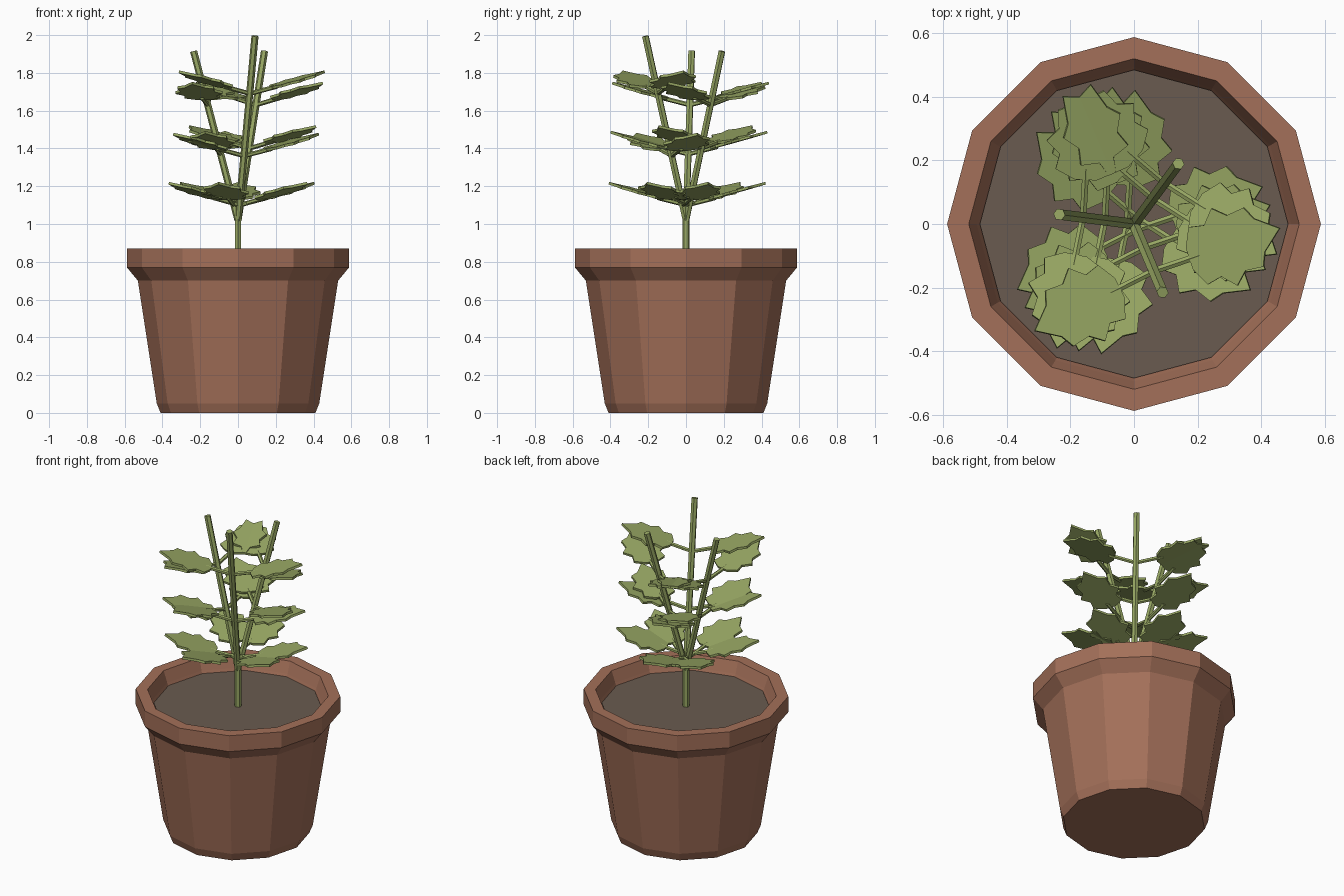
import bpy, bmesh, math
from mathutils import Vector, Matrix

if "Cube" in bpy.data.objects:
    bpy.data.objects.remove(bpy.data.objects["Cube"])


def material(name, rgb):
    m = bpy.data.materials.new(name)
    m.diffuse_color = (*rgb, 1)
    m.use_nodes = True
    m.node_tree.nodes["Principled BSDF"].inputs["Base Color"].default_value = m.diffuse_color
    return m


TERRACOTTA = material("terracotta", (0.37, 0.162, 0.100))
SOIL = material("soil", (0.142, 0.105, 0.080))
GREEN = material("leaf_green", (0.315, 0.390, 0.127))


def finish(bm, name, mat):
    bmesh.ops.recalc_face_normals(bm, faces=bm.faces)
    me = bpy.data.meshes.new(name)
    bm.to_mesh(me)
    bm.free()
    me.materials.append(mat)
    ob = bpy.data.objects.new(name, me)
    bpy.context.collection.objects.link(ob)
    return ob


def lathe(name, profile, mat, sides=12):
    """Turn (radius, z) points into a faceted solid, capped at both ends."""
    bm = bmesh.new()
    rings = [[bm.verts.new((r * math.cos(2 * math.pi * i / sides),
                            r * math.sin(2 * math.pi * i / sides), z))
              for i in range(sides)] for r, z in profile]
    for a, b in zip(rings, rings[1:]):
        for i in range(sides):
            j = (i + 1) % sides
            bm.faces.new((a[i], a[j], b[j], b[i]))
    bm.faces.new(rings[0])
    bm.faces.new(rings[-1])
    return finish(bm, name, mat)


def add_rod(bm, a, b, radius, sides=6):
    """Straight rod between two points."""
    d = b - a
    rot = d.to_track_quat('Z', 'Y').to_matrix().to_4x4()
    bmesh.ops.create_cone(bm, cap_ends=True, segments=sides, radius1=radius, radius2=radius,
                          depth=d.length, matrix=Matrix.Translation((a + b) / 2) @ rot)


# Half outline of the jagged leaf blade: distance from the stem, half width
HALF = [(0.125, 0.035), (0.155, 0.095), (0.205, 0.085), (0.245, 0.128),
        (0.285, 0.092), (0.345, 0.098), (0.365, 0.055)]
OUTLINE = HALF + [(0.435, 0)] + [(u, -w) for u, w in reversed(HALF)]


def add_leaf(bm, origin, angle, rise=0.27, thick=0.014):
    """Stalk and blade pointing along the angle and tilted upwards."""
    m = (Matrix.Translation(origin) @ Matrix.Rotation(angle, 4, 'Z')
         @ Matrix.Rotation(-rise, 4, 'Y'))
    add_rod(bm, m @ Vector((0, 0, 0)), m @ Vector((0.16, 0, -0.004)), 0.012)
    top = [bm.verts.new(m @ Vector((u, w, thick / 2))) for u, w in OUTLINE]
    low = [bm.verts.new(m @ Vector((u, w, -thick / 2))) for u, w in OUTLINE]
    bm.faces.new(top)
    bm.faces.new(low[::-1])
    n = len(top)
    for i in range(n):
        j = (i + 1) % n
        bm.faces.new((top[i], low[i], low[j], top[j]))


# Pot with rim, open down to the soil
lathe("pot", [(0.41, 0), (0.43, 0.05), (0.53, 0.70), (0.588, 0.77), (0.588, 0.87),
              (0.52, 0.87), (0.495, 0.80), (0.47, 0.74)], TERRACOTTA)
lathe("soil", [(0.47, 0.745), (0.485, 0.785)], SOIL)

# Main stem
FORK = Vector((0, 0, 1.02))
bm = bmesh.new()
add_rod(bm, Vector((0, 0, 0.76)), Vector((0, 0, 1.05)), 0.019)
finish(bm, "main_stem", GREEN)

# Three branches, each with a pair of leaves at three heights
BRANCHES = [((0.14, 0.19, 1.915), (1.10, 1.40, 1.63)),
            ((-0.235, 0.03, 1.915), (1.10, 1.37, 1.63)),
            ((0.09, -0.215, 1.995), (1.10, 1.36, 1.69))]
for k, (tip, heights) in enumerate(BRANCHES, 1):
    tip = Vector(tip)
    bm = bmesh.new()
    add_rod(bm, FORK, tip, 0.019)
    finish(bm, f"branch_{k}", GREEN)
    bm = bmesh.new()
    heading = math.atan2(tip.y, tip.x)
    for z in heights:
        base = FORK.lerp(tip, (z - FORK.z) / (tip.z - FORK.z))
        for side in (-1, 1):
            add_leaf(bm, base, heading + side * math.radians(86))
    finish(bm, f"leaves_{k}", GREEN)
